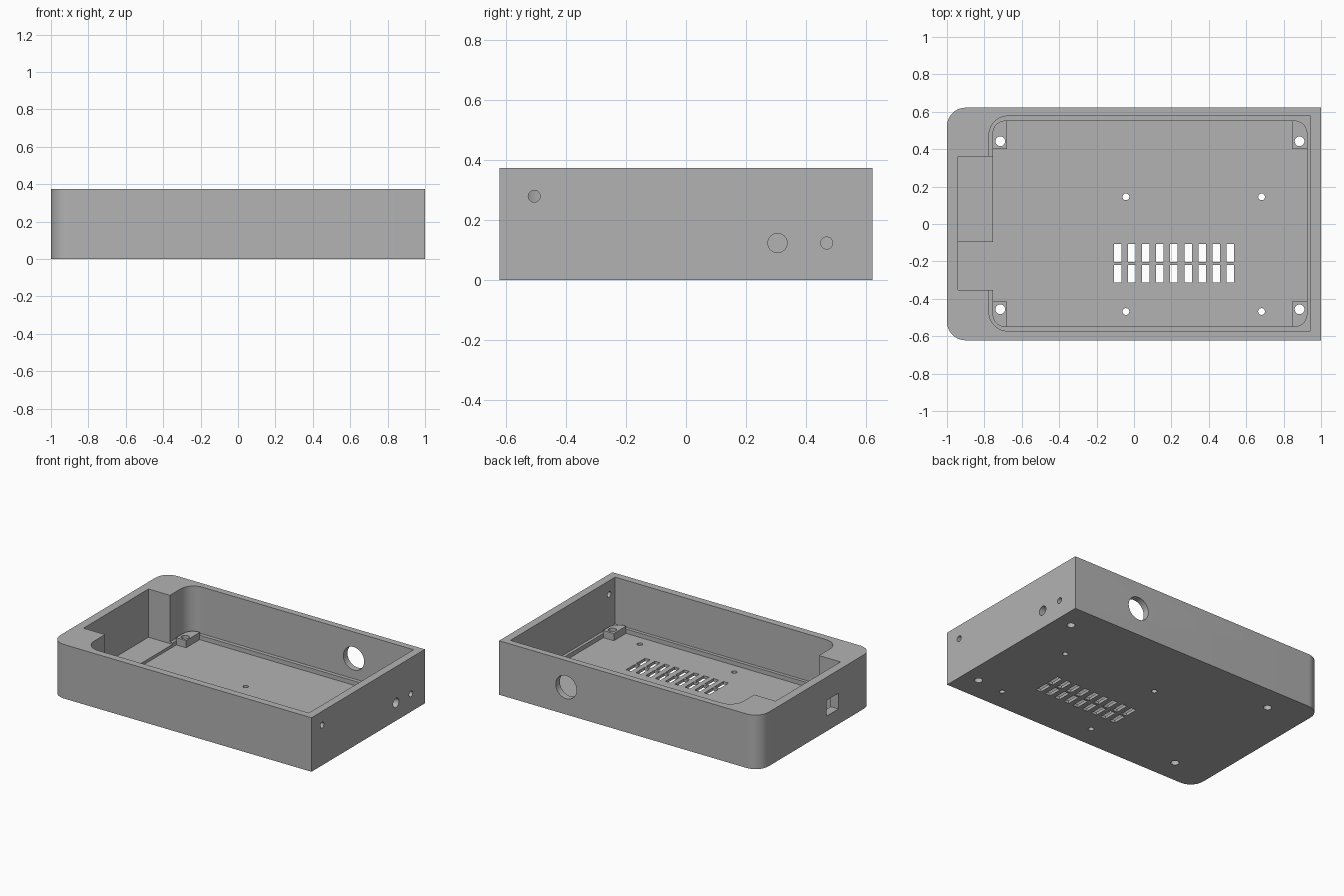
import bpy
from math import sin, cos, pi
from mathutils import Matrix

cube = bpy.data.objects.get("Cube")
if cube:
    bpy.data.objects.remove(cube, do_unlink=True)

grey = bpy.data.materials.new("plain grey")
grey.use_nodes = True
COLOUR = (0.45, 0.45, 0.45, 1)
grey.diffuse_color = COLOUR
grey.node_tree.nodes["Principled BSDF"].inputs["Base Color"].default_value = COLOUR


def prism(name, outline, low, high, turn=None):
    """Closed prism from a counter-clockwise outline."""
    n = len(outline)
    verts = [(x, y, z) for z in (low, high) for x, y in outline]
    faces = [list(range(n))[::-1], list(range(n, 2 * n))]
    faces += [(i, (i + 1) % n, n + (i + 1) % n, n + i) for i in range(n)]
    mesh = bpy.data.meshes.new(name)
    mesh.from_pydata(verts, [], faces)
    if turn:
        mesh.transform(turn)
    mesh.materials.append(grey)
    obj = bpy.data.objects.new(name, mesh)
    bpy.context.collection.objects.link(obj)
    return obj


def rounded(x0, x1, y0, y1, radii=(0, 0, 0, 0)):
    """Rectangle with radii for the corners -x-y, +x-y, +x+y, -x+y."""
    corners = [(x0, y0, 1, 1), (x1, y0, -1, 1), (x1, y1, -1, -1), (x0, y1, 1, -1)]
    pts = []
    for i, ((x, y, sx, sy), r) in enumerate(zip(corners, radii)):
        if r == 0:
            pts.append((x, y))
            continue
        for k in range(11):
            a = pi + (i + k / 10) * pi / 2
            pts.append((x + sx * r + r * cos(a), y + sy * r + r * sin(a)))
    return pts


def circle(x, y, r, n=32):
    return [(x + r * cos(2 * pi * i / n), y + r * sin(2 * pi * i / n)) for i in range(n)]


def combine(target, tool, operation="DIFFERENCE"):
    mod = target.modifiers.new(operation.title(), "BOOLEAN")
    mod.operation, mod.object, mod.solver = operation, tool, "EXACT"
    bpy.ops.object.select_all(action="DESELECT")
    target.select_set(True)
    bpy.context.view_layer.objects.active = target
    bpy.ops.object.modifier_apply(modifier=mod.name)
    bpy.data.objects.remove(tool, do_unlink=True)


# Outer shell, rounded at one end
HEIGHT, FLOOR, LEDGE, TOP = 0.375, 0.02, 0.05, 0.5
case = prism("enclosure_base", rounded(-1, 1, -0.622, 0.622, (0.1, 0, 0, 0.1)), 0, HEIGHT)

# Main cavity, recessed floor and end pocket with its stepped floor
for outline, low in (
    (rounded(-0.775, 0.945, -0.572, 0.577, (0.1, 0, 0, 0.1)), LEDGE),
    (rounded(-0.755, 0.925, -0.549, 0.551, (0.08,) * 4), FLOOR),
    (rounded(-0.94, -0.7, -0.352, 0.36), 0.04),
    (rounded(-0.94, -0.7, -0.352, -0.095), FLOOR),
):
    combine(case, prism("cutter", outline, low, TOP))

# Screw bosses in the four corners
for left in (True, False):
    for back in (True, False):
        x0, x1 = (-0.757, -0.68) if left else (0.845, 0.927)
        y0, y1 = (0.402, 0.553) if back else (-0.551, -0.415)
        radii = [0, 0, 0, 0]
        radii[(3 if left else 2) if back else (0 if left else 1)] = 0.07
        combine(case, prism("boss", rounded(x0, x1, y0, y1, radii), 0.01, 0.07), "UNION")
        hole = circle(-0.715 if left else 0.885, 0.442 if back else -0.456, 0.026)
        combine(case, prism("cutter", hole, -0.1, 0.2))

# Board mounting holes
for x in (-0.043, 0.682):
    for y in (0.145, -0.468):
        combine(case, prism("cutter", circle(x, y, 0.018), -0.1, 0.2))

# Vent slots
for column in range(9):
    x = -0.087 + column * 0.0752
    for y0, y1 in ((-0.202, -0.106), (-0.314, -0.218)):
        combine(case, prism("cutter", rounded(x - 0.02, x + 0.02, y0, y1), -0.1, 0.2))

# Round openings through the +x wall: local x, y, z become world y, z, x
along_x = Matrix(((0, 0, 1, 0), (1, 0, 0, 0), (0, 1, 0, 0), (0, 0, 0, 1)))
for y, z, r in ((-0.506, 0.28, 0.02), (0.305, 0.124, 0.032), (0.469, 0.124, 0.02)):
    combine(case, prism("cutter", circle(y, z, r), 0.935, 1.1, along_x))

# Square socket through the pocket wall
combine(case, prism("cutter", rounded(-0.245, -0.115, 0.105, 0.215), -1.1, -0.9, along_x))

# Large round opening through the back wall: local z, x, y become world y, z, x
along_y = Matrix(((0, 1, 0, 0), (0, 0, 1, 0), (1, 0, 0, 0), (0, 0, 0, 1)))
combine(case, prism("cutter", circle(0.19, 0.485, 0.08, 48), 0.5, 0.7, along_y))

# Soft curves, crisp edges
bpy.ops.object.select_all(action="DESELECT")
case.select_set(True)
bpy.context.view_layer.objects.active = case
bpy.ops.object.shade_smooth_by_angle(angle=pi / 6)
